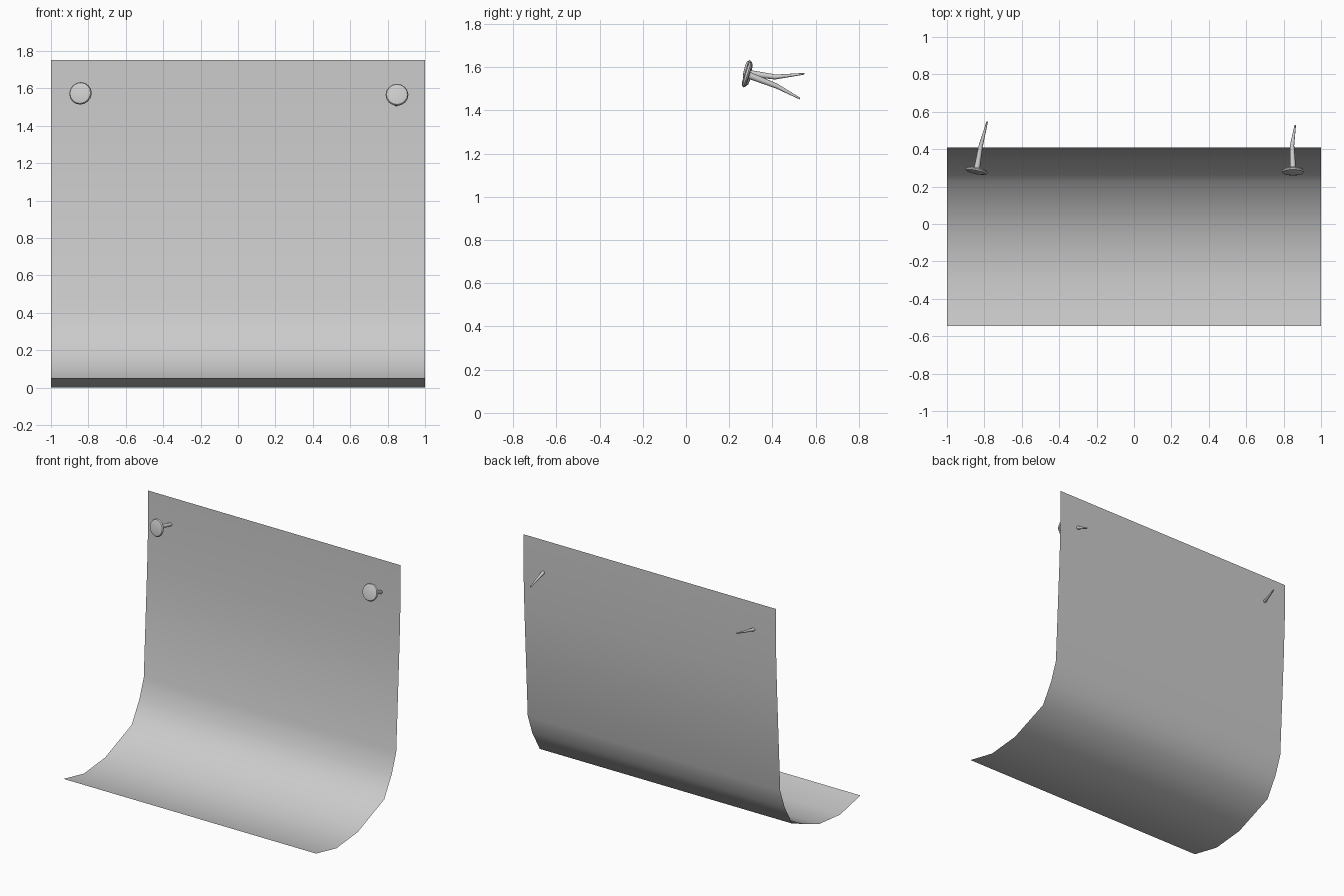
import bpy, bmesh, math
from mathutils import Vector

if "Cube" in bpy.data.objects:
    bpy.data.objects.remove(bpy.data.objects["Cube"])


def finish(bm, name, angle):
    mesh = bpy.data.meshes.new(name)
    bm.to_mesh(mesh)
    bm.free()
    ob = bpy.data.objects.new(name, mesh)
    bpy.context.collection.objects.link(ob)
    bpy.ops.object.select_all(action='DESELECT')
    ob.select_set(True)
    bpy.context.view_layer.objects.active = ob
    bpy.ops.object.shade_smooth_by_angle(angle=math.radians(angle))
    return ob


# Thin hanging sheet: side profile (y, z) swept across x
profile = [(-.545, .05), (-.315, 0), (-.073, .024), (.226, .143), (.312, .292),
           (.362, .43), (.40, 1.2), (.41, 1.48), (.41, 1.75)]
bm = bmesh.new()
left = [bm.verts.new((-1, y, z)) for y, z in profile]
right = [bm.verts.new((1, y, z)) for y, z in profile]
for i in range(len(profile) - 1):
    bm.faces.new((left[i], right[i], right[i + 1], left[i + 1]))
finish(bm, "curled_sheet", 60)


# Nail: rings lofted along an axis, with a bent tapering shaft
def nail(name, head, direction, bend, tip, sides=16):
    head, d = Vector(head), Vector(direction).normalized()
    u = d.cross(Vector((0, 0, 1))).normalized()
    v = u.cross(d)
    rings = [(head - d * .014, .035), (head - d * .009, .056), (head, .061),
             (head + d * .007, .056), (head + d * .010, .016),
             (Vector(bend), .0115), (Vector(tip), .004)]
    bm = bmesh.new()
    loops = []
    for c, r in rings:
        loops.append([bm.verts.new(c + r * (u * math.cos(a) + v * math.sin(a)))
                      for a in (2 * math.pi * k / sides for k in range(sides))])
    for a, b in zip(loops, loops[1:]):
        for k in range(sides):
            n = (k + 1) % sides
            bm.faces.new((a[k], a[n], b[n], b[k]))
    bm.faces.new(loops[0])
    bm.faces.new(loops[-1])
    bmesh.ops.recalc_face_normals(bm, faces=bm.faces)
    finish(bm, name, 40)


nail("left_nail", (-.842, .286, 1.573), (.2, 1, -.18),
     (-.82, .415, 1.555), (-.785, .547, 1.57))
nail("right_nail", (.85, .284, 1.565), (0, 1, -.3),
     (.845, .42, 1.513), (.862, .528, 1.455))
